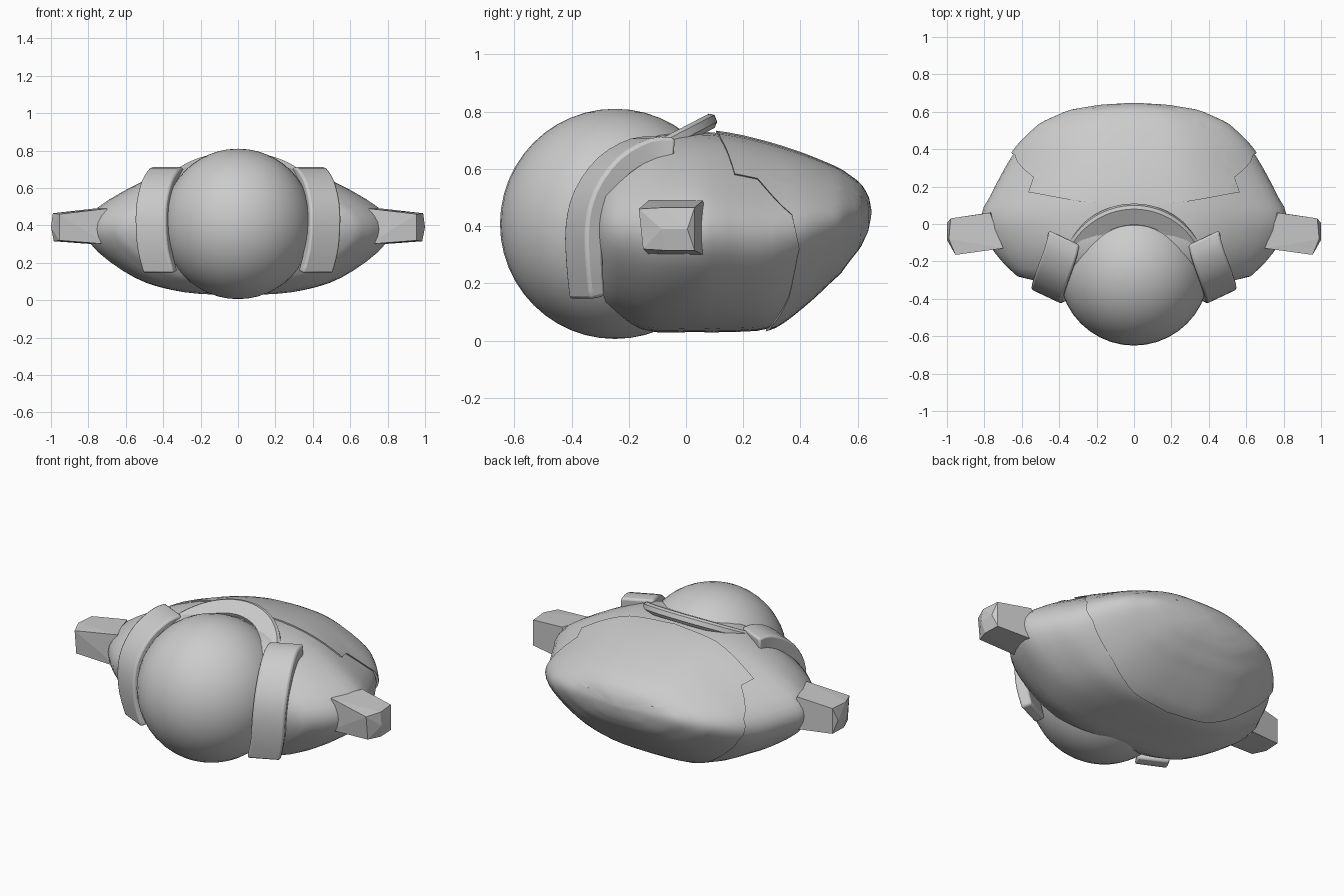
import bpy, bmesh, math
from mathutils import Vector

if "Cube" in bpy.data.objects:
    bpy.data.objects.remove(bpy.data.objects["Cube"])


def finish(name, bm, angle=35, bevel=0):
    bmesh.ops.remove_doubles(bm, verts=bm.verts, dist=1e-5)
    bmesh.ops.recalc_face_normals(bm, faces=bm.faces)
    me = bpy.data.meshes.new(name)
    bm.to_mesh(me)
    bm.free()
    ob = bpy.data.objects.new(name, me)
    bpy.context.collection.objects.link(ob)
    bpy.ops.object.select_all(action='DESELECT')
    ob.select_set(True)
    bpy.context.view_layer.objects.active = ob
    if bevel:
        m = ob.modifiers.new("bevel", 'BEVEL')
        m.width, m.segments, m.limit_method = bevel, 2, 'ANGLE'
        m.angle_limit = math.radians(50)
    if angle:
        bpy.ops.object.shade_smooth_by_angle(angle=math.radians(angle))
    return ob


def loft(rings, cap=True):
    bm = bmesh.new()
    vs = [[bm.verts.new(p) for p in r] for r in rings]
    n = len(rings[0])
    for a, b in zip(vs, vs[1:]):
        for i in range(n):
            j = (i + 1) % n
            bm.faces.new((a[i], a[j], b[j], b[i]))
    if cap:
        bm.faces.new(vs[0])
        bm.faces.new(vs[-1])
    return bm


def spline(pts, s):
    i = max(0, min(int(s), len(pts) - 2))
    t = s - i
    p = [Vector(pts[max(0, min(k, len(pts) - 1))]) for k in range(i - 1, i + 3)]
    return (p[1] * 2 + (p[2] - p[0]) * t + (p[0] * 2 - p[1] * 5 + p[2] * 4 - p[3]) * t ** 2
            + (p[1] * 3 - p[0] - p[2] * 3 + p[3]) * t ** 3) / 2


def ramp(pts, s):
    for (a, ya), (b, yb) in zip(pts, pts[1:]):
        if s <= b:
            return ya + (yb - ya) * (s - a) / (b - a)
    return pts[-1][1]


# half cross-section of the body, and stations (y, half width, top, bottom)
HALF = [(0, 1), (.37, .94), (.69, .68), (1, .22), (1, -.22), (.7, -.74), (.37, -.96), (0, -1)]
STATIONS = [(-.33, .42, .58, .2), (-.28, .60, .66, .11), (-.15, .72, .72, .035), (.03, .79, .73, .03),
            (.15, .74, .72, .03), (.3, .665, .685, .045), (.42, .59, .645, .13), (.54, .47, .595, .24),
            (.61, .32, .545, .33), (.638, .16, .5, .39), (.648, .01, .455, .445)]


def surface(s, y, side, grow=0.0):
    y = min(y, STATIONS[-1][0])
    k = 0
    while k < len(STATIONS) - 2 and y > STATIONS[k + 1][0]:
        k += 1
    t = (y - STATIONS[k][0]) / (STATIONS[k + 1][0] - STATIONS[k][0])
    _, w, zt, zb = spline(STATIONS, k + t)
    u, v = spline(HALF, s)
    h = (zt - zb) / 2
    return (side * u * (w + grow), y, (zt + zb) / 2 + v * (h + grow * .5))


S = sorted([i * .25 for i in range(29)] + [2.2, 2.215])
LOOP = [(s, 1) for s in S] + [(s, -1) for s in reversed(S[1:-1])]

# front body
ys = [-.33, -.31, -.28, -.24, -.2, -.15, -.09, -.03, .03, .09, .15, .2, .25, .3, .36, .42]
finish("body", loft([[surface(s, y, d) for s, d in LOOP] for y in ys]))

# rear shell with a stepped front edge
EDGE = [(0, .105), (1, .12), (2.2, .17), (2.215, .25), (3, .37), (4, .395), (5, .36), (6, .3), (7, .28)]
rings = [[surface(s, ramp(EDGE, s), d, -.02) for s, d in LOOP]]
for i in range(19):
    t = math.sin(i / 18 * math.pi / 2)
    rings.append([surface(s, ramp(EDGE, s) + (.648 - ramp(EDGE, s)) * t, d, .014 if i < 18 else 0)
                  for s, d in LOOP])
bm = loft(rings, cap=False)
bm.verts.ensure_lookup_table()
bm.faces.new(bm.verts[-len(LOOP):])
finish("rear_shell", bm)

# front ball
bm = bmesh.new()
bmesh.ops.create_uvsphere(bm, u_segments=40, v_segments=24, radius=.402)
bmesh.ops.translate(bm, verts=bm.verts, vec=(0, -.248, .408))
finish("front_ball", bm, 60)

# side stubs
for d, side in ((1, "right"), (-1, "left")):
    pts = [(.7, -.13, .3), (.7, -.13, .49), (.7, .07, .3), (.77, .06, .49), (.78, .06, .3),
           (.955, -.165, .46), (.955, -.15, .32), (.98, .03, .465), (.98, .03, .315),
           (1, -.085, .39), (1, .005, .39), (.99, -.08, .465), (.985, -.07, .315)]
    bm = bmesh.new()
    for x, y, z in pts:
        bm.verts.new((d * x, y, z))
    bmesh.ops.convex_hull(bm, input=bm.verts)
    bmesh.ops.dissolve_limit(bm, angle_limit=math.radians(4), verts=bm.verts, edges=bm.edges)
    finish(side + "_stub", bm, 0)

# curved brackets hugging the ball
PATH = [(.375, -.075, .665), (.39, -.15, .665), (.425, -.25, .61), (.45, -.325, .51),
        (.455, -.355, .4), (.445, -.355, .27), (.415, -.345, .15)]
for d, side in ((1, "right"), (-1, "left")):
    rings = []
    n = 18
    W = Vector((.16, .075, 0)).normalized()
    for i in range(n + 1):
        s = i / n * 6
        c = spline(PATH, s)
        tan = (spline(PATH, min(6, s + .1)) - spline(PATH, max(0, s - .1))).normalized()
        nrm = tan.cross(W).normalized() * (.045 - .015 * i / n)
        ring = [c + W * a * .09 + nrm * b for a, b in ((-1, -1), (1, -1), (1, 1), (-1, 1))]
        rings.append([(d * p.x, p.y, p.z) for p in ring])
    finish(side + "_bracket", loft(rings), 35, .012)

# tilted band behind the ball
rings = []
for i in range(33):
    a = math.radians(18 + 144 * i / 32)
    ring = []
    for r, h in ((.30, -.024), (.385, -.024), (.4, -.01), (.4, .014), (.385, .026), (.30, .026)):
        y = -.295 + r * math.sin(a)
        ring.append((r * math.cos(a), y - .4 * h, .72 + .52 * y + h))
    rings.append(ring)
finish("rear_band", loft(rings), 30)
